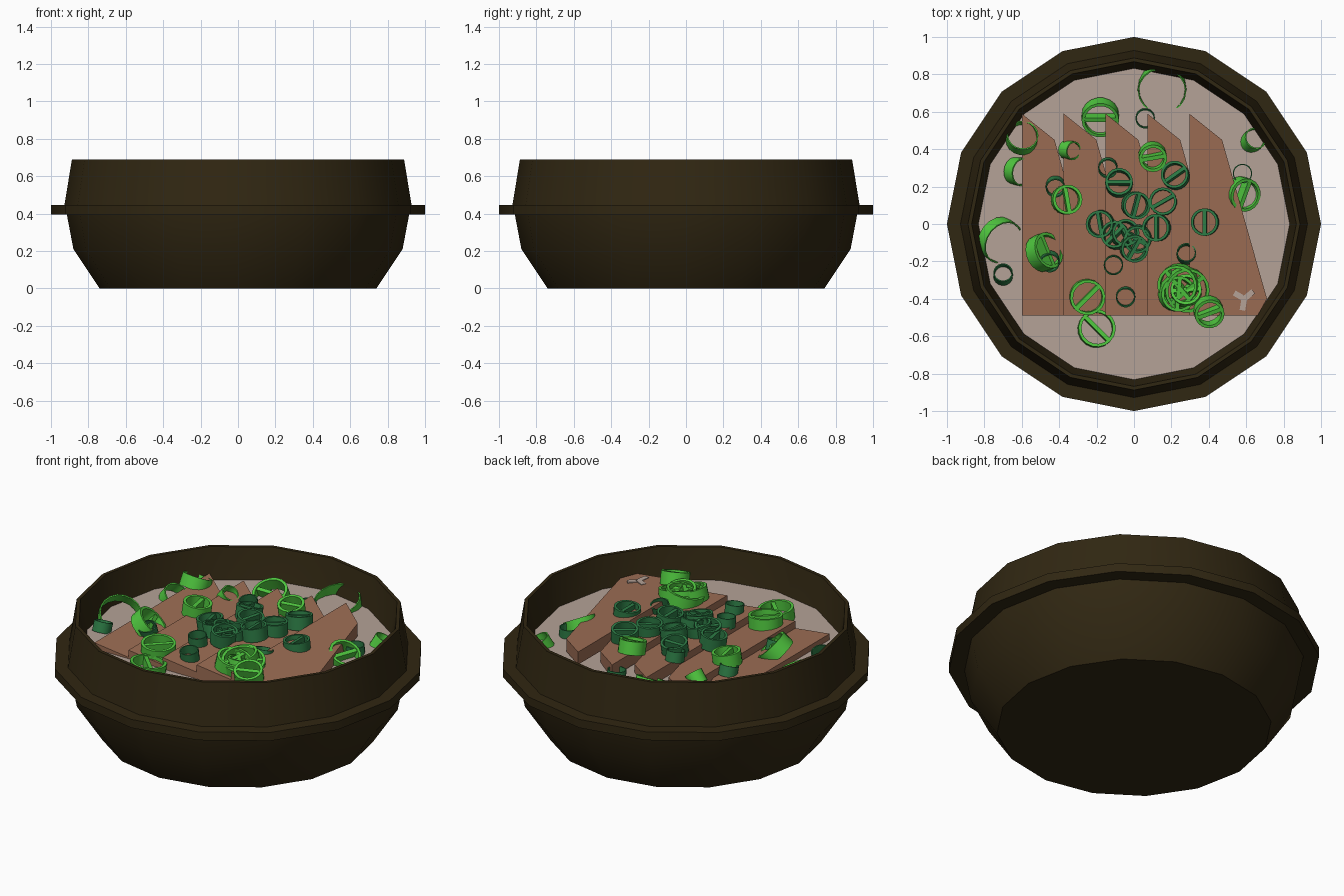
import bpy, bmesh, math, random
from mathutils import Matrix, Vector

old = bpy.data.objects.get("Cube")
if old:
    bpy.data.objects.remove(old, do_unlink=True)
random.seed(4)


def material(name, r, g, b):
    mat = bpy.data.materials.new(name)
    mat.use_nodes = True
    mat.diffuse_color = (r, g, b, 1)
    mat.node_tree.nodes["Principled BSDF"].inputs["Base Color"].default_value = (r, g, b, 1)
    return mat


BROWN = material("dark brown", .03, .02, .006)
BROTH = material("pale broth", .46, .36, .31)
MEAT = material("cooked meat", .34, .155, .09)
BRIGHT = material("bright green", .08, .58, .05)
DARK = material("dark green", .026, .2, .06)


def finish(bm, name, mat, smooth=True):
    """Turn a bmesh into a named, coloured object."""
    bmesh.ops.recalc_face_normals(bm, faces=bm.faces)
    mesh = bpy.data.meshes.new(name)
    bm.to_mesh(mesh)
    bm.free()
    mesh.materials.append(mat)
    obj = bpy.data.objects.new(name, mesh)
    bpy.context.collection.objects.link(obj)
    if smooth:
        bpy.ops.object.select_all(action='DESELECT')
        obj.select_set(True)
        bpy.context.view_layer.objects.active = obj
        bpy.ops.object.shade_smooth_by_angle(angle=math.radians(35))
    return obj


def lathe(bm, profile, sides, loop=False):
    """Sweep a (radius, height) profile around z."""
    rows = []
    for r, z in profile:
        rows.append([bm.verts.new((r * math.cos(math.tau * i / sides),
                                   r * math.sin(math.tau * i / sides), z))
                     for i in range(sides)])
    pairs = list(zip(rows, rows[1:]))
    if loop:
        pairs.append((rows[-1], rows[0]))
    for low, high in pairs:
        for i in range(sides):
            j = (i + 1) % sides
            bm.faces.new((low[i], low[j], high[j], high[i]))
    return rows


def prism(bm, bottom, top):
    """Close two matching outlines into a solid."""
    a = [bm.verts.new(p) for p in bottom]
    b = [bm.verts.new(p) for p in top]
    bm.faces.new(a)
    bm.faces.new(b)
    for i in range(len(a)):
        j = (i + 1) % len(a)
        bm.faces.new((a[i], a[j], b[j], b[i]))


# Bowl with a collar and a closed floor
SIDES = 16
BROTH_Z = .51
bm = bmesh.new()
rows = lathe(bm, [(.74, 0), (.88, .21), (.915, .395), (1, .395), (1, .445),
                  (.928, .445), (.888, .69), (.868, .69), (.832, BROTH_Z), (.7, .06)], SIDES)
bm.faces.new(rows[0])
bm.faces.new(rows[-1])
finish(bm, "bowl", BROWN)

# Broth surface
bm = bmesh.new()
bmesh.ops.create_circle(bm, cap_ends=True, segments=SIDES, radius=.832,
                        matrix=Matrix.Translation((0, 0, BROTH_Z)))
finish(bm, "broth", BROTH, False)

# Five overlapping meat slices, each sloping down to its right
OUTLINE = [(0, .59), (0, -.49), (.365, -.49), (.415, -.4), (.175, .45)]
STEP, FIRST, SLOPE, THICK = .224, -.6, .12, .075


def slice_height(k, dx):
    return .545 + .016 * k - SLOPE * dx


for k in range(5):
    left = FIRST + STEP * k
    top = [Vector((left + dx, y, slice_height(k, dx))) for dx, y in OUTLINE]
    bm = bmesh.new()
    prism(bm, [p - Vector((0, 0, THICK)) for p in top], top)
    finish(bm, f"meat_slice_{k + 1}", MEAT, False)


def surface(x, y):
    """Height of the food under a point."""
    if x < FIRST or y < -.49 or y > .5 or x > .47 + (.45 - y) * .28:
        return BROTH_Z
    k = min(4, int((x - FIRST) / STEP))
    return slice_height(k, x - FIRST - STEP * k)


def ring(name, mat, x, y, r, bar, tilt=0, wall=.016, height=.075, lift=.02):
    """Onion ring, with an optional strip across it at the angle bar."""
    h = height / 2
    bm = bmesh.new()
    lathe(bm, [(r, -h), (r, h), (r - wall, h), (r - wall, -h)], 18, True)
    if bar is not None:
        size = Matrix.Diagonal((2 * r - wall, wall * 1.4, height * .85, 1))
        bmesh.ops.create_cube(bm, size=1, matrix=size)
    turn = (Matrix.Translation((x, y, surface(x, y) + lift))
            @ Matrix.Rotation(math.radians(bar or 0), 4, 'Z')
            @ Matrix.Rotation(math.radians(tilt), 4, 'X'))
    bm.transform(turn)
    finish(bm, name, mat)


# Bright rings with a strip: x, y, radius, strip angle, tilt
for i, spec in enumerate([
        (-.18, .57, .1, 0, 25), (.1, .36, .075, 10, 15), (-.36, .13, .08, 100, 8),
        (-.48, -.15, .1, 112, 45), (-.25, -.39, .095, 45, 6), (-.2, -.56, .1, 135, 6),
        (.58, .16, .09, 70, 30), (.4, -.47, .08, 20, 20)]):
    ring(f"bright_strip_ring_{i + 1}", BRIGHT, *spec)

# Heap of crossed bright rings
for i, angle in enumerate((40, 130, 85, 5)):
    ring(f"heap_ring_{i + 1}", BRIGHT, .25 + .03 * math.cos(i * 2), -.35 + .03 * math.sin(i * 2),
         .12 - .012 * i, angle, 14 * (-1) ** i, lift=.03)

# Bright open rings, partly sunk: x, y, radius, heading, tilt
for i, (x, y, r, heading, tilt) in enumerate([
        (.15, .72, .13, 0, 20), (-.71, -.09, .12, 55, 40), (-.6, .45, .085, 170, 25),
        (-.61, .28, .075, 80, 40), (.64, .45, .06, 130, 30), (-.37, .4, .05, 80, 40)]):
    bm_name = f"bright_open_ring_{i + 1}"
    ring(bm_name, BRIGHT, x, y, r, None, 0, wall=.007, height=.07, lift=0)
    obj = bpy.data.objects[bm_name]
    centre = Matrix.Translation((x, y, BROTH_Z + .01))
    obj.matrix_world = (centre @ Matrix.Rotation(math.radians(heading), 4, 'Z')
                        @ Matrix.Rotation(math.radians(tilt), 4, 'X')
                        @ Matrix.Rotation(math.radians(-heading), 4, 'Z') @ centre.inverted())

# Dark rings with a strip, piled in the middle
for i, (x, y, bar) in enumerate([
        (-.08, .22, 0), (.22, .26, 35), (.155, .12, 30), (.01, .1, 75), (-.18, 0, 100),
        (.12, -.02, 90), (-.1, -.06, 45), (-.05, -.05, 120), (0, -.13, 60),
        (.02, -.08, 150), (.38, .01, 90)]):
    lift = 0 if x > .3 else random.uniform(.02, .055)
    ring(f"dark_strip_ring_{i + 1}", DARK, x, y, .074, bar,
         random.uniform(-14, 14), wall=.014, lift=lift)

# Thin dark open rings scattered around
for i, (x, y) in enumerate([
        (.06, .565), (-.14, .3), (-.42, .2), (-.45, -.2), (-.7, -.27),
        (-.11, -.22), (-.045, -.39), (.58, .27), (.28, -.16)]):
    ring(f"dark_open_ring_{i + 1}", DARK, x, y, .052, None,
         random.uniform(-25, 25), wall=.006, height=.06)

# Small pale fleck of broth on the last slice
bm = bmesh.new()
for angle in (40, 150, 260):
    a = math.radians(angle)
    x, y = .59 + .03 * math.cos(a), -.4 + .03 * math.sin(a)
    place = (Matrix.Translation((x, y, surface(x, y) + .001))
             @ Matrix.Rotation(a, 4, 'Z') @ Matrix.Diagonal((.065, .03, .009, 1)))
    bmesh.ops.create_cube(bm, size=1, matrix=place)
finish(bm, "broth_fleck", BROTH, False)
